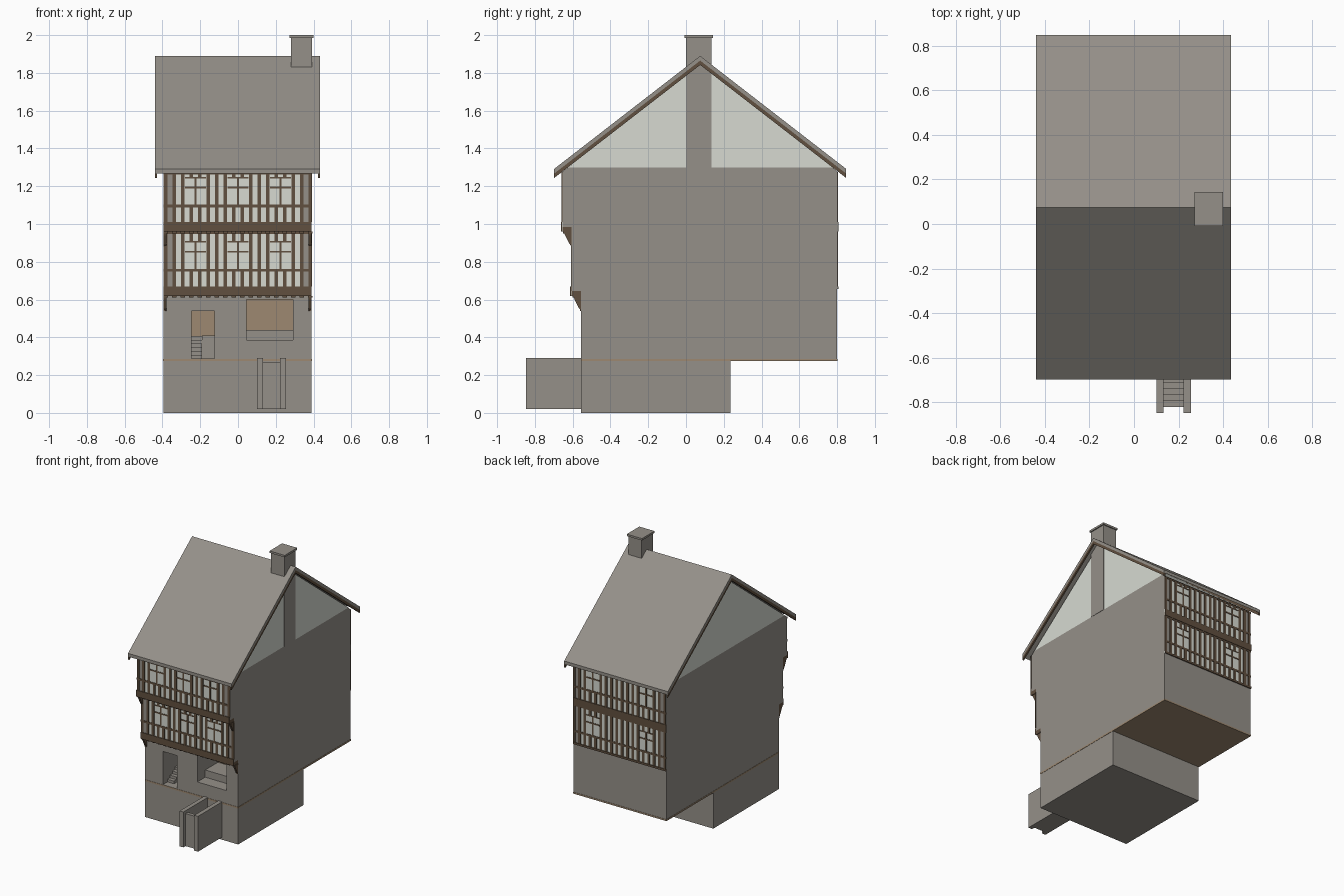
import bpy, bmesh

cube = bpy.data.objects.get("Cube")
if cube:
    bpy.data.objects.remove(cube, do_unlink=True)


def material(name, rgb):
    m = bpy.data.materials.new(name)
    m.use_nodes = True
    color = (*rgb, 1)
    m.diffuse_color = color
    m.node_tree.nodes["Principled BSDF"].inputs["Base Color"].default_value = color
    return m


STONE = material("grey stone", (.30, .28, .25))
PLASTER = material("pale plaster", (.68, .70, .64))
WOOD = material("dark timber", (.12, .08, .05))
TAN = material("tan boards", (.34, .25, .165))

LEFT, RIGHT = -.395, .39      # side walls in x
FRONT, BACK = -.555, .80      # ground floor in y
FLOOR, EAVE = .28, 1.30
RIDGE_Y, RIDGE_Z, PITCH, REACH = .075, 1.89, .774, .773


def finish(name, mat, bm):
    bmesh.ops.recalc_face_normals(bm, faces=bm.faces)
    mesh = bpy.data.meshes.new(name)
    bm.to_mesh(mesh)
    bm.free()
    mesh.materials.append(mat)
    obj = bpy.data.objects.new(name, mesh)
    bpy.context.collection.objects.link(obj)
    return obj


def boxes(name, mat, items):
    """Boxes given as x0, x1, y0, y1, z0, z1, joined in one object."""
    bm = bmesh.new()
    for x0, x1, y0, y1, z0, z1 in items:
        verts = bmesh.ops.create_cube(bm, size=1)["verts"]
        for v in verts:
            v.co = (x1 if v.co.x > 0 else x0,
                    y1 if v.co.y > 0 else y0,
                    z1 if v.co.z > 0 else z0)
    return finish(name, mat, bm)


def prisms(name, mat, outline, spans):
    """A side outline in (y, z), extruded over each x span."""
    bm = bmesh.new()
    for x0, x1 in spans:
        face = bm.faces.new([bm.verts.new((x0, y, z)) for y, z in outline])
        ext = bmesh.ops.extrude_face_region(bm, geom=[face])["geom"]
        for v in ext:
            if isinstance(v, bmesh.types.BMVert):
                v.co.x = x1
    return finish(name, mat, bm)


# Cellar and the stone body with its two jettied storeys
boxes("cellar", STONE, [(LEFT, RIGHT, FRONT, .235, 0, FLOOR)])
body = prisms("stone_body", STONE, [
    (FRONT, FLOOR), (BACK, FLOOR), (BACK, 1.275), (.775, EAVE), (-.625, EAVE),
    (-.655, 1.275), (-.655, .985), (-.605, .985), (-.605, .645), (FRONT, .645)],
    [(LEFT, RIGHT)])
boxes("ground_floor_boards", TAN,
      [(LEFT - .002, RIGHT + .002, FRONT - .002, BACK + .002, FLOOR - .006, FLOOR + .006)])

# Door and shop openings
INNER = -.30
door = (-.245, -.125, .287, .54)
shop = (.045, .29, .385, .60)
for x0, x1, z0, z1 in (door, shop):
    cutter = boxes("opening_cutter", STONE, [(x0, x1, FRONT - .1, INNER, z0, z1)])
    cutter.hide_render = True
    mod = body.modifiers.new("opening", "BOOLEAN")
    mod.operation, mod.solver, mod.object = "DIFFERENCE", "EXACT", cutter
    bpy.context.view_layer.objects.active = body
    bpy.ops.object.modifier_apply(modifier=mod.name)
    bpy.data.objects.remove(cutter, do_unlink=True)
boxes("room_back_boards", TAN,
      [(x0, x1, INNER - .006, INNER, z0, z1) for x0, x1, z0, z1 in (door, shop)])
boxes("inner_steps", STONE,
      [(door[0], -.19, -.50 + i * .03, INNER - .006, door[2], door[2] + (i + 1) * .02)
       for i in range(6)])
boxes("inner_wall", STONE, [(-.19, door[1], -.38, INNER - .006, door[2], .41)])
boxes("shop_counter", STONE, [(shop[0], shop[1], -.46, INNER - .006, shop[2], .44)])

# Cellar stairs between cheek walls, going down towards the house
boxes("stair_walls", STONE,
      [(x, x + .032, -.847, FRONT, .02, .29) for x in (.10, .223)])
boxes("cellar_steps", STONE,
      [(.13, .225, -.82 + i * .027, -.793 + i * .027, .02, .268 - i * .026)
       for i in range(9)])

# Timber framed storeys
STUDS = [(i - 8.5) * .045 for i in range(18)]


def storey(name, wall_y, out, sill, base, top, windows):
    """One storey of framing on a wall; out is -1 at the front, 1 at the back."""
    def slab(x0, x1, z0, z1, near, far):
        ys = sorted((wall_y + out * near, wall_y + out * far))
        return (x0, x1, *ys, z0, z1)

    rail, win_low, win_top = base + .135, base + .143, base + .285
    half = .056
    boxes(name + "_plaster", PLASTER, [slab(LEFT, RIGHT, sill, top, -.002, .001)])
    boxes(name + "_piers", STONE,
          [slab(x - .012, x + .012, base + .05, top, 0, .002) for x in (-.36, .36)])
    timber = [slab(LEFT, RIGHT, sill, base + .05, 0, .008),
              slab(LEFT, RIGHT, rail - .007, rail + .008, 0, .005),
              slab(LEFT, RIGHT, top - .012, top, 0, .005)]
    for x in STUDS:
        a, b = x - .01, x + .01
        if any(abs(x - c) < half - .01 for c in windows):
            timber += [slab(a, b, base + .05, rail, 0, .005),
                       slab(a, b, win_top, top, 0, .005)]
        else:
            timber.append(slab(a, b, base + .05, top, 0, .005))
    boxes(name + "_timber", WOOD, timber)
    # Window panes, crossbars and heads
    boxes(name + "_panes", PLASTER,
          [slab(c - half, c + half, win_low, win_top, 0, .002) for c in windows])
    bars = []
    for c in windows:
        bars += [slab(c - .006, c + .006, win_low, win_top, 0, .005),
                 slab(c - half, c + half, base + .228, base + .238, 0, .005),
                 slab(c - half, c + half, win_top - .003, win_top + .004, 0, .005)]
    boxes(name + "_window_bars", WOOD, bars)


LOW, HIGH, TOP = .62, .96, 1.275
three, two = (-.225, 0, .225), (-.225, .225)
storey("front_first_floor", -.605, -1, LOW, LOW, HIGH, three)
storey("front_second_floor", -.655, -1, HIGH, HIGH, TOP, three)
storey("back_first_floor", BACK, 1, .655, LOW, HIGH, two)
storey("back_second_floor", BACK, 1, HIGH, HIGH, TOP, two)

# Jetty beams, joist ends and corner brackets
for label, wall, z in (("lower", FRONT, LOW), ("upper", -.605, HIGH)):
    boxes(label + "_jetty_beam", WOOD, [(LEFT, RIGHT, wall - .05, wall, z, z + .025)])
    boxes(label + "_joist_ends", WOOD,
          [(x - .012, x + .012, wall - .045, wall, z - .01, z) for x in STUDS])
    prisms(label + "_brackets", WOOD,
           [(wall, z), (wall - .042, z), (wall - .035, z - .02),
            (wall - .012, z - .065), (wall, z - .08)],
           [(LEFT, LEFT + .016), (RIGHT - .016, RIGHT)])
boxes("corner_posts", WOOD,
      [(x, x + .012, FRONT - .006, FRONT, .44 + .1, LOW) for x in (LEFT, RIGHT - .012)])

# Gables, roof, bargeboards and chimney
prisms("gables", PLASTER,
       [(-.625, EAVE), (.775, EAVE), (RIDGE_Y, RIDGE_Z - .045)], [(LEFT, RIGHT)])


def chevron(drop_top, drop_bottom):
    low = RIDGE_Z - PITCH * REACH
    y0, y1 = RIDGE_Y - REACH, RIDGE_Y + REACH
    return [(y0, low - drop_top), (RIDGE_Y, RIDGE_Z - drop_top), (y1, low - drop_top),
            (y1, low - drop_bottom), (RIDGE_Y, RIDGE_Z - drop_bottom),
            (y0, low - drop_bottom)]


X0, X1 = -.44, .435
prisms("roof", STONE, chevron(0, .025), [(X0, X1)])
prisms("bargeboards", WOOD, chevron(.025, .048), [(X0, X0 + .012), (X1 - .012, X1)])
boxes("chimney", STONE, [(.28, RIGHT + .002, 0, .135, EAVE, 1.985),
                         (.272, .40, -.008, .143, 1.985, 2)])
